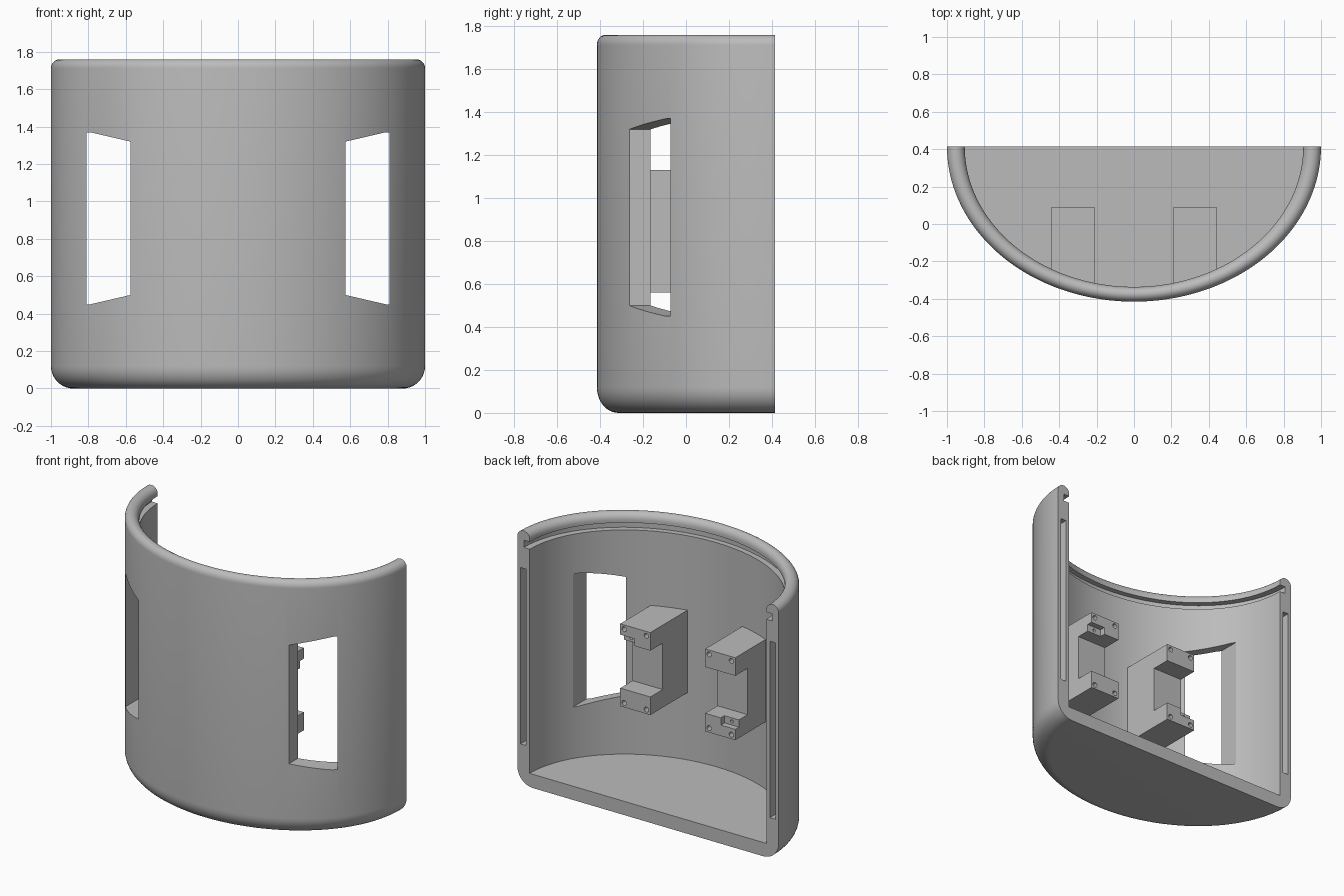
import bpy, bmesh
from math import sin, cos, pi, radians
from mathutils import Matrix, Vector

cube = bpy.data.objects.get("Cube")
if cube:
    bpy.data.objects.remove(cube, do_unlink=True)

BACK = 0.415        # y of the flat open back
SQUASH = 0.83       # depth of the half ellipse relative to its half width
HEIGHT = 1.76
INNER = 0.905

grey = bpy.data.materials.new("plain grey")
grey.use_nodes = True
grey.diffuse_color = (0.5, 0.5, 0.5, 1)
grey.node_tree.nodes["Principled BSDF"].inputs["Base Color"].default_value = (0.5, 0.5, 0.5, 1)


def finish(bm, name):
    bmesh.ops.recalc_face_normals(bm, faces=bm.faces)
    mesh = bpy.data.meshes.new(name)
    bm.to_mesh(mesh)
    bm.free()
    obj = bpy.data.objects.new(name, mesh)
    bpy.context.collection.objects.link(obj)
    mesh.materials.append(grey)
    return obj


def prism(bm, points, offset):
    """Extrude a closed planar outline along an offset."""
    face = bm.faces.new([bm.verts.new(p) for p in points])
    new = bmesh.ops.extrude_face_region(bm, geom=[face], use_keep_orig=True)["geom"]
    bmesh.ops.translate(bm, vec=offset, verts=[v for v in new if isinstance(v, bmesh.types.BMVert)])


def box(bm, low, high):
    low, high = Vector(low), Vector(high)
    size = high - low
    place = Matrix.Translation((low + high) / 2) @ Matrix.Diagonal((*size, 1))
    bmesh.ops.create_cube(bm, size=1, matrix=place)


def pin(bm, x, y, z, radius, depth):
    """Cylinder lying along y, centred on the point."""
    place = Matrix.Translation((x, y, z)) @ Matrix.Rotation(pi / 2, 4, 'X')
    bmesh.ops.create_cone(bm, cap_ends=True, segments=20, radius1=radius,
                          radius2=radius, depth=depth, matrix=place)


def select_only(obj):
    bpy.ops.object.select_all(action='DESELECT')
    obj.select_set(True)
    bpy.context.view_layer.objects.active = obj


def cut(obj, cutter):
    cutter.hide_render = True
    mod = obj.modifiers.new("cut", 'BOOLEAN')
    mod.operation = 'DIFFERENCE'
    mod.solver = 'EXACT'
    mod.object = cutter
    select_only(obj)
    bpy.ops.object.modifier_apply(modifier=mod.name)
    bpy.data.objects.remove(cutter, do_unlink=True)


def arc(cx, cz, r, start, end, steps):
    angles = [radians(start + (end - start) * i / steps) for i in range(steps + 1)]
    return [(cx + r * cos(a), cz + r * sin(a)) for a in angles]


# Shell: wall, floor, lid groove and rounded lip swept through half a turn
lip = (1 - INNER) / 2
profile = [(0, 0)]
profile += arc(0.88, 0.12, 0.12, -90, 0, 10)
profile += arc(1 - lip, HEIGHT - lip, lip, 0, 180, 16)
profile += [(INNER, 1.695), (0.95, 1.695), (0.95, 1.645), (INNER, 1.645), (INNER, 0.095), (0, 0.095)]

bm = bmesh.new()
STEPS = 96
rings = []
for i in range(STEPS + 1):
    a = pi + pi * i / STEPS
    rings.append([bm.verts.new((r * cos(a), BACK + r * SQUASH * sin(a), z)) for r, z in profile])
for a, b in zip(rings, rings[1:]):
    for k in range(len(profile) - 1):
        bm.faces.new((a[k], a[k + 1], b[k + 1], b[k]))
bm.faces.new(rings[0][1:] + [rings[0][0]])
bm.faces.new(rings[-1])
bmesh.ops.remove_doubles(bm, verts=bm.verts, dist=1e-5)
axis = [e for e in bm.edges if all(abs(v.co.x) < 1e-4 and abs(v.co.y - BACK) < 1e-4 for v in e.verts)]
bmesh.ops.dissolve_edges(bm, edges=axis)
shell = finish(bm, "shell")

# Side windows and the narrow slots in the cut ends of the wall
bm = bmesh.new()
for s in (-1, 1):
    outline = [(0.575, 0.50), (0.79, 0.45), (0.81, 0.45), (0.81, 1.37), (0.79, 1.37), (0.575, 1.32)]
    prism(bm, [(s * x, -0.6, z) for x, z in outline], (0, 0.85, 0))
    x0, x1 = sorted((s * 0.932, s * 0.975))
    box(bm, (x0, BACK - 0.06, 0.28), (x1, BACK + 0.1, 1.5))
cut(shell, finish(bm, "shell_cutter"))
select_only(shell)
bpy.ops.object.shade_smooth_by_angle(angle=radians(30))

# Brackets: C shaped blocks open to the back, one turned upside down
FRONT, FACE, WEB = -0.32, 0.09, -0.045
LOW, HIGH, ARM = 0.56, 1.13, 0.125
MID = (LOW + HIGH) / 2
for s, name in ((1, "left_bracket"), (-1, "right_bracket")):
    side = [(FRONT, LOW), (FACE, LOW), (FACE, LOW + ARM), (WEB, LOW + ARM),
            (WEB, HIGH - ARM), (FACE, HIGH - ARM), (FACE, HIGH), (FRONT, HIGH)]
    bm = bmesh.new()
    prism(bm, [(s * 0.21, y, z) for y, z in side], (s * 0.23, 0, 0))
    bracket = finish(bm, name)

    # Screw holes, and a small step with its own hole on one arm
    bm = bmesh.new()
    for x in (0.24, 0.41):
        for z in (LOW + 0.03, HIGH - 0.03):
            pin(bm, s * x, FACE, z, 0.017, 0.1)
    cut(bracket, finish(bm, "screw_cutter"))
    bm = bmesh.new()
    inner = MID + s * (HIGH - ARM - MID)
    z0, z1 = sorted((inner - s * 0.05, inner + s * 0.05))
    x0, x1 = sorted((s * 0.33, s * 0.5))
    box(bm, (x0, FACE - 0.04, z0), (x1, FACE + 0.05, z1))
    cut(bracket, finish(bm, "step_cutter"))
    bm = bmesh.new()
    pin(bm, s * 0.385, FACE - 0.04, inner + s * 0.025, 0.011, 0.06)
    cut(bracket, finish(bm, "step_hole_cutter"))
    select_only(bracket)
    bpy.ops.object.shade_smooth_by_angle(angle=radians(30))
